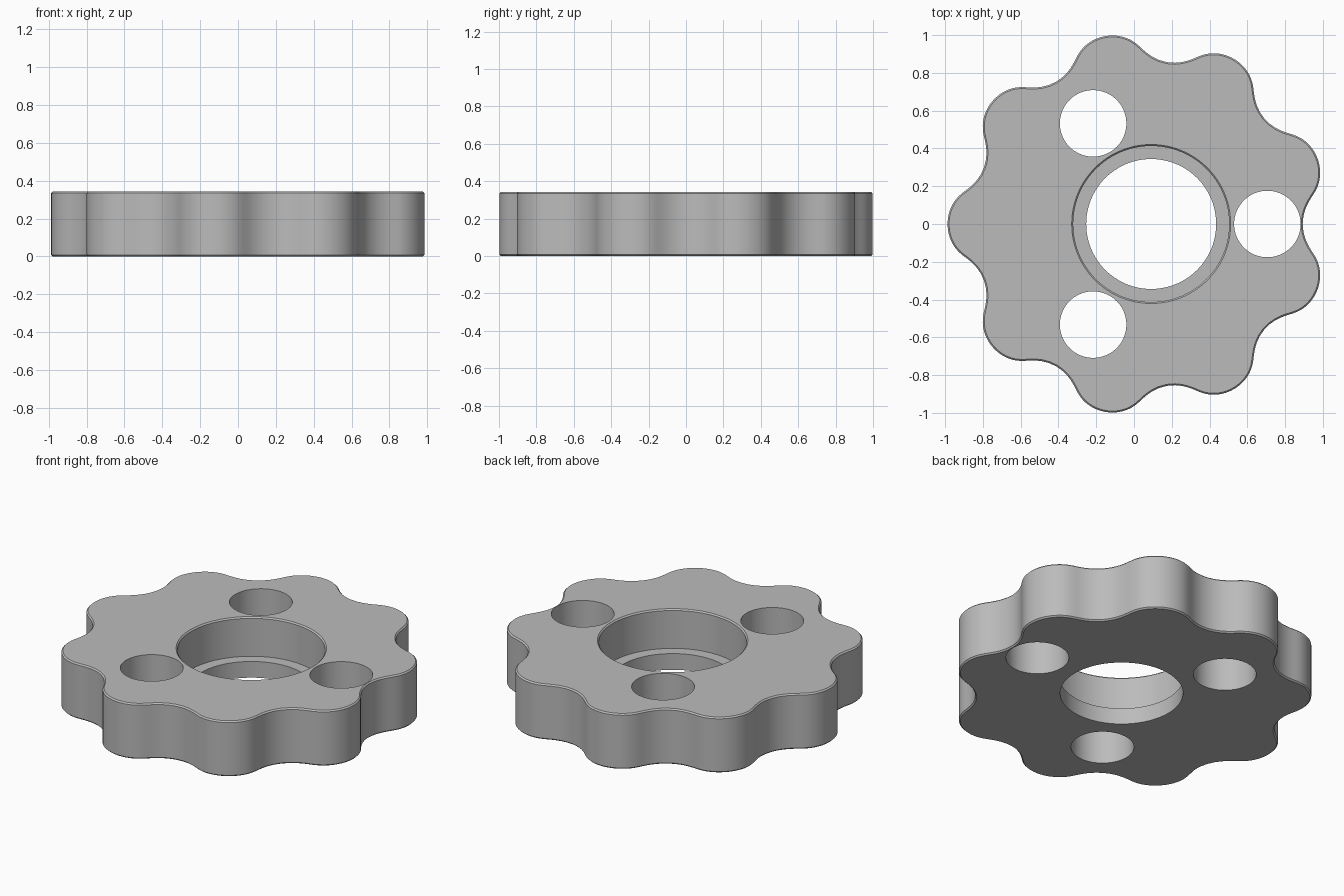
import bpy
import bmesh
from math import atan2, cos, pi, sin

if "Cube" in bpy.data.objects:
    bpy.data.objects.remove(bpy.data.objects["Cube"], do_unlink=True)

THICKNESS = 0.342
LEDGE_Z = 0.1
CHAMFER = 0.008
PINS = 10              # ring pins; the disc has one lobe fewer
PIN_CIRCLE = 1.13
PIN_RADIUS = 0.19
ECCENTRICITY = 0.07
DISC_X = 0.023         # centre of the lobed outline
BORE_X = 0.091         # centre of the bore and the roller holes

steel = bpy.data.materials.new("plain grey")
steel.use_nodes = True
steel.diffuse_color = (0.5, 0.5, 0.5, 1)
steel.node_tree.nodes["Principled BSDF"].inputs["Base Color"].default_value = (0.5, 0.5, 0.5, 1)


def lobed_ring(inset, z, count=432):
    """Cycloidal outline, moved inward by inset."""
    points = []
    for i in range(count):
        t = 2 * pi * i / count
        turn = (1 - PINS) * t
        psi = atan2(sin(turn), PIN_CIRCLE / (ECCENTRICITY * PINS) - cos(turn))
        r = PIN_RADIUS + inset
        points.append((
            DISC_X + PIN_CIRCLE * cos(t) - r * cos(t + psi) - ECCENTRICITY * cos(PINS * t),
            PIN_CIRCLE * sin(t) - r * sin(t + psi) - ECCENTRICITY * sin(PINS * t),
            z))
    return points


def round_ring(x, y, radius, z, count=96):
    return [(x + radius * cos(2 * pi * i / count),
             y + radius * sin(2 * pi * i / count), z) for i in range(count)]


def loft(name, rings):
    """Closed solid through a stack of rings, bottom to top."""
    bm = bmesh.new()
    loops = [[bm.verts.new(p) for p in ring] for ring in rings]
    for low, high in zip(loops, loops[1:]):
        for i in range(len(low)):
            j = (i + 1) % len(low)
            bm.faces.new((low[i], low[j], high[j], high[i]))
    bm.faces.new(loops[0][::-1])
    bm.faces.new(loops[-1])
    mesh = bpy.data.meshes.new(name)
    bm.to_mesh(mesh)
    bm.free()
    mesh.materials.append(steel)
    obj = bpy.data.objects.new(name, mesh)
    bpy.context.collection.objects.link(obj)
    return obj


# Lobed disc with chamfered rims
disc = loft("cycloidal_disc", [
    lobed_ring(CHAMFER, 0),
    lobed_ring(0, CHAMFER),
    lobed_ring(0, THICKNESS - CHAMFER),
    lobed_ring(CHAMFER, THICKNESS)])

# Stepped bearing seat with a chamfered mouth
seat_profile = [(0.344, -0.1), (0.344, LEDGE_Z), (0.413, LEDGE_Z),
                (0.413, THICKNESS - CHAMFER), (0.421, THICKNESS), (0.421, THICKNESS + 0.1)]
cutters = [loft("bearing_seat_cutter",
                [round_ring(BORE_X, 0, r, z) for r, z in seat_profile])]

# Three roller holes
for k in range(3):
    a = 2 * pi * k / 3
    x, y = BORE_X + 0.615 * cos(a), 0.615 * sin(a)
    cutters.append(loft("roller_hole_cutter",
                        [round_ring(x, y, 0.176, z) for z in (-0.1, THICKNESS + 0.1)]))

# Cut the openings, then drop the cutters
bpy.ops.object.select_all(action="DESELECT")
disc.select_set(True)
bpy.context.view_layer.objects.active = disc
for cutter in cutters:
    cutter.hide_render = True
    cut = disc.modifiers.new("opening", "BOOLEAN")
    cut.operation = "DIFFERENCE"
    cut.solver = "EXACT"
    cut.object = cutter
    bpy.ops.object.modifier_apply(modifier=cut.name)
    bpy.data.objects.remove(cutter, do_unlink=True)

bpy.ops.object.shade_smooth_by_angle(angle=pi / 6)
